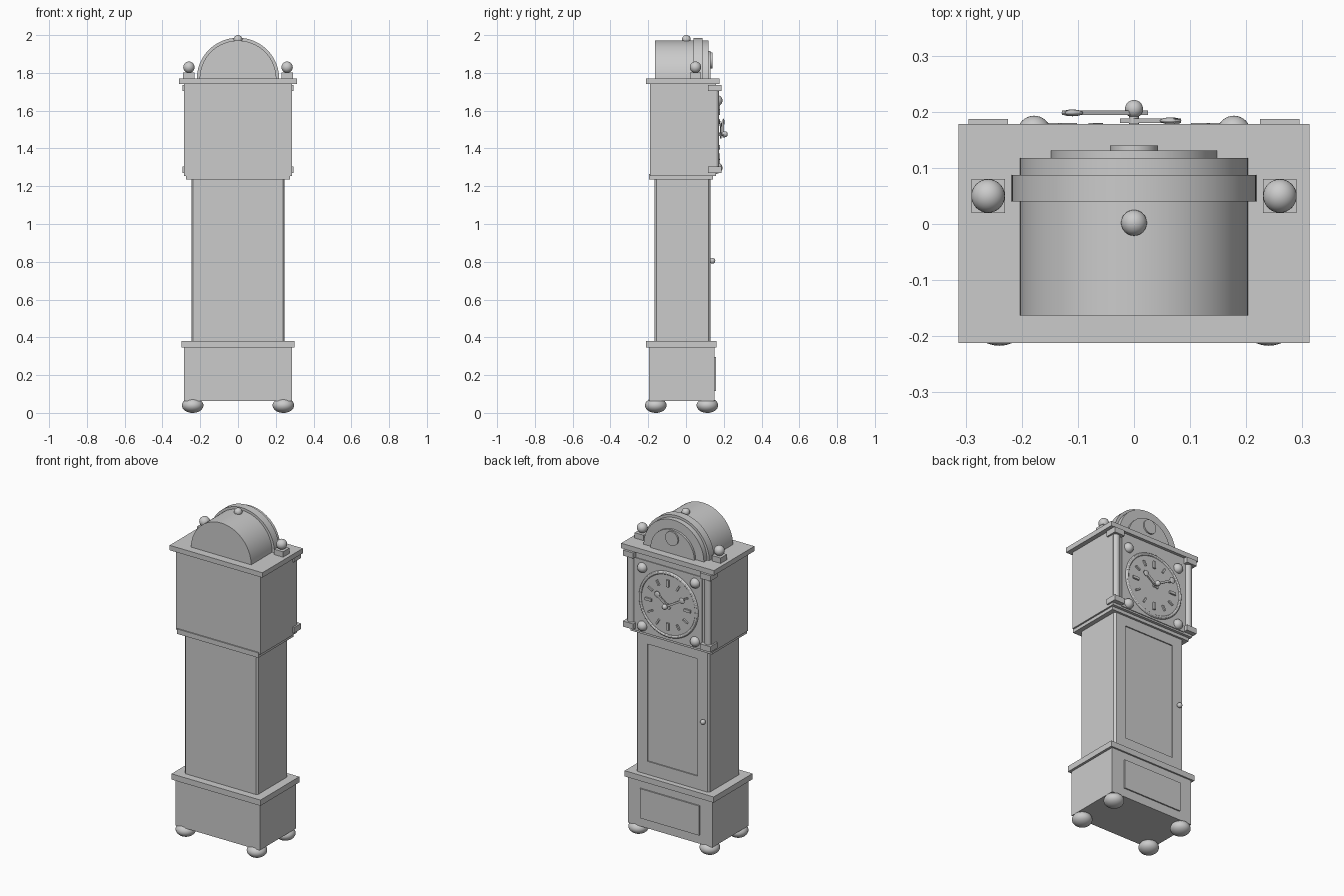
import bpy, bmesh
from math import pi, sin, cos, radians
from mathutils import Vector, Matrix

if "Cube" in bpy.data.objects:
    bpy.data.objects.remove(bpy.data.objects["Cube"])


def make(name, bm, smooth=False):
    bmesh.ops.recalc_face_normals(bm, faces=bm.faces)
    me = bpy.data.meshes.new(name)
    bm.to_mesh(me)
    bm.free()
    ob = bpy.data.objects.new(name, me)
    bpy.context.collection.objects.link(ob)
    if smooth:
        bpy.ops.object.select_all(action='DESELECT')
        bpy.context.view_layer.objects.active = ob
        ob.select_set(True)
        bpy.ops.object.shade_smooth_by_angle(angle=radians(35))
    return ob


def box(name, x0, x1, y0, y1, z0, z1):
    bm = bmesh.new()
    m = Matrix.Translation(((x0 + x1) / 2, (y0 + y1) / 2, (z0 + z1) / 2)) @ \
        Matrix.Diagonal((x1 - x0, y1 - y0, z1 - z0, 1))
    bmesh.ops.create_cube(bm, size=1, matrix=m)
    return make(name, bm)


def ball(name, c, r):
    bm = bmesh.new()
    r = r if isinstance(r, tuple) else (r, r, r)
    bmesh.ops.create_uvsphere(bm, u_segments=32, v_segments=16, radius=1,
                              matrix=Matrix.Translation(c) @ Matrix.Diagonal((*r, 1)))
    return make(name, bm, True)


def prism(name, pts, y0, y1, smooth=True):
    # x-z outline extruded along y
    bm = bmesh.new()
    f = bm.faces.new([bm.verts.new((x, y0, z)) for x, z in pts])
    ext = bmesh.ops.extrude_face_region(bm, geom=[f])
    bmesh.ops.translate(bm, vec=(0, y1 - y0, 0),
                        verts=[v for v in ext['geom'] if isinstance(v, bmesh.types.BMVert)])
    return make(name, bm, smooth)


def arc(r, cz, end, n, cx=0):
    return [(cx + r * cos(end * i / n), cz + r * sin(end * i / n)) for i in range(n + 1)]


def bar(name, angle, r0, r1, w, y0, y1):
    # flat bar on the dial, along a radius from the dial centre
    d, n = Vector((cos(angle), sin(angle))), Vector((-sin(angle), cos(angle))) * w / 2
    c = Vector((0, DIAL_Z))
    return prism(name, [c + d * r0 - n, c + d * r1 - n, c + d * r1 + n, c + d * r0 + n], y0, y1, False)


DIAL_Z = 1.475

# feet and base
for sx in (-1, 1):
    for y in (-0.16, 0.113):
        ball("foot", (sx * 0.24, y, 0.04), (0.057, 0.057, 0.04))
box("base", -0.285, 0.285, -0.197, 0.152, 0.064, 0.345)
box("base_panel", -0.2, 0.2, 0.14, 0.16, 0.117, 0.297)
box("base_moulding", -0.3, 0.3, -0.212, 0.162, 0.345, 0.38)

# trunk with chamfered corners and a sunk door panel
a, b, k = 0.247, 0.13, 0.01
back = -0.167
trunk = prism("trunk", [(-a, 0.37), (a, 0.37), (a, 1.24), (-a, 1.24)], back, b, False)
bm = bmesh.new()
bm.from_mesh(trunk.data)
edges = [e for e in bm.edges if abs(e.verts[0].co.z - e.verts[1].co.z) > 0.5]
bmesh.ops.bevel(bm, geom=edges, offset=k, segments=1, affect='EDGES')
front = max(bm.faces, key=lambda f: f.calc_center_median().y)
bmesh.ops.inset_individual(bm, faces=[front], thickness=0.07)
for v in front.verts:
    v.co.z = 0.46 if v.co.z < 0.8 else 1.175
    v.co.x = 0.17 if v.co.x > 0 else -0.17
sunk = bmesh.ops.extrude_discrete_faces(bm, faces=[front])['faces'][0]
bmesh.ops.translate(bm, vec=(0, -0.007, 0), verts=sunk.verts)
bm.to_mesh(trunk.data)
bm.free()
ball("door_knob", (-0.212, 0.14, 0.805), 0.015)

# hood
box("hood_moulding", -0.275, 0.275, -0.197, 0.143, 1.235, 1.265)
box("hood", -0.285, 0.285, -0.19, 0.16, 1.255, 1.745)
box("cornice", -0.313, 0.313, -0.212, 0.178, 1.74, 1.77)
for sx in (-1, 1):
    x = sx * 0.26
    for z in (1.27, 1.703):
        box("column_block", x - 0.035, x + 0.035, 0.117, 0.187, z, z + 0.034)
    bm = bmesh.new()
    bmesh.ops.create_cone(bm, cap_ends=True, segments=24, radius1=0.023, radius2=0.023, depth=0.42,
                          matrix=Matrix.Translation((x, 0.153, 1.503)))
    make("hood_column", bm, True)

# dial
box("dial_plate", -0.225, 0.225, 0.15, 0.165, 1.265, 1.7)
prism("dial", arc(0.185, DIAL_Z, 2 * pi, 64)[:-1], 0.155, 0.17)
bpy.ops.mesh.primitive_torus_add(major_radius=0.19, minor_radius=0.01, major_segments=64,
                                 minor_segments=12, location=(0, 0.166, DIAL_Z),
                                 rotation=(pi / 2, 0, 0))
bpy.context.object.name = "dial_bezel"
bpy.ops.object.shade_smooth_by_angle()
for i in range(12):
    main = i % 3 == 0
    bar("hour_mark", i * pi / 6, 0.11 if main else 0.12, 0.153, 0.016 if main else 0.01, 0.165, 0.18)
for sx in (-1, 1):
    for sz in (-1, 1):
        ball("corner_boss", (sx * 0.178, 0.163, DIAL_Z + sz * 0.178), 0.03)

# hands
for name, ang, length, tip, w, y in (("hour_hand", radians(38), 0.1, 0.083, 0.016, 0.18),
                                     ("minute_hand", radians(150), 0.145, 0.127, 0.012, 0.194)):
    bar(name, ang, -0.025, length, w, y, y + 0.008)
    ball(name + "_bead", (tip * cos(ang), y + 0.004, DIAL_Z + tip * sin(ang)), (0.019, 0.006, 0.019))
bm = bmesh.new()
bmesh.ops.create_cone(bm, cap_ends=True, segments=16, radius1=0.009, radius2=0.009, depth=0.04,
                      matrix=Matrix.Translation((0, 0.184, DIAL_Z)) @ Matrix.Rotation(pi / 2, 4, 'X'))
make("hand_arbor", bm, True)
ball("hand_hub", (0, 0.205, DIAL_Z), 0.016)

# arched top
prism("arch", arc(0.203, 1.768, pi, 48), -0.163, 0.118)
prism("arch_band", arc(0.218, 1.768, pi, 48), 0.04, 0.087)
prism("arch_panel", arc(0.148, 1.768, pi, 40), 0.11, 0.131)
prism("arch_roundel", arc(0.043, 1.866, 2 * pi, 32)[:-1], 0.12, 0.14)

# finials
ball("top_finial", (0, 0.002, 1.977), 0.023)
for sx in (-1, 1):
    x = sx * 0.26
    box("finial_plinth", x - 0.03, x + 0.03, 0.02, 0.08, 1.765, 1.803)
    ball("side_finial", (x, 0.05, 1.83), 0.03)
